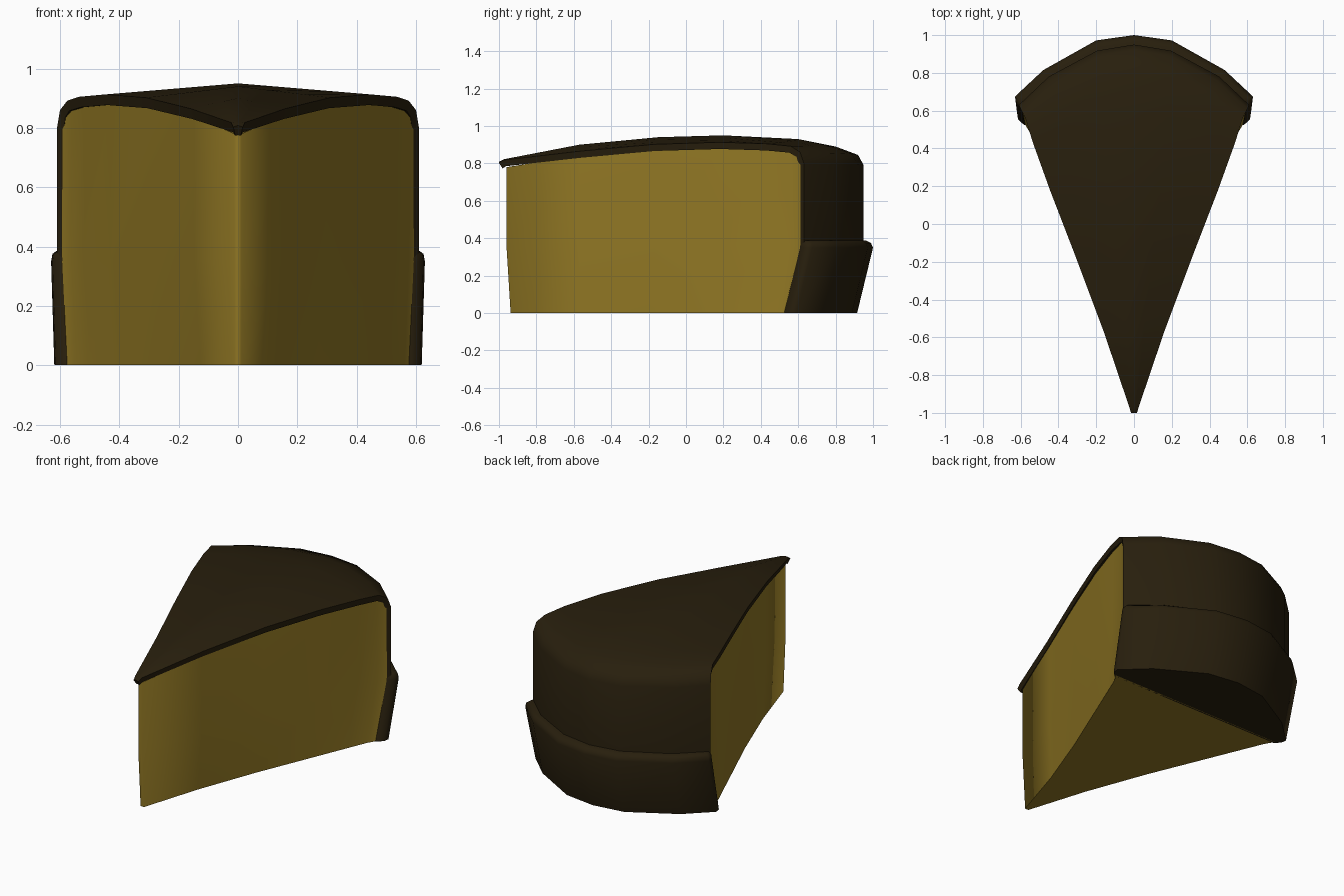
import bpy

if "Cube" in bpy.data.objects:
    bpy.data.objects.remove(bpy.data.objects["Cube"])


def material(name, rgb):
    m = bpy.data.materials.new(name)
    m.diffuse_color = (*rgb, 1)
    m.use_nodes = True
    m.node_tree.nodes["Principled BSDF"].inputs["Base Color"].default_value = m.diffuse_color
    return m


def make_object(name, verts, faces, mat):
    me = bpy.data.meshes.new(name)
    me.from_pydata(verts, [], faces)
    me.update()
    ob = bpy.data.objects.new(name, me)
    bpy.context.collection.objects.link(ob)
    me.materials.append(mat)
    return ob


def smooth(ob, angle):
    bpy.ops.object.select_all(action='DESELECT')
    ob.select_set(True)
    bpy.context.view_layer.objects.active = ob
    bpy.ops.object.shade_smooth_by_angle(angle=angle)


def loft(name, rings, mat):
    """Closed solid through mirrored rings (right side first), bottom to top."""
    n, k = len(rings[0]), len(rings)
    verts = [p for r in rings for p in r]
    faces = [tuple(reversed(range(n)))]
    for r in range(k - 1):
        for i in range(n):
            j = (i + 1) % n
            faces.append((r * n + i, r * n + j, (r + 1) * n + j, (r + 1) * n + i))
    # top closed with strips running across
    base = (k - 1) * n
    for i in range(n // 2 - 1):
        a, b, c, d = i, i + 1, n - 2 - i, n - 1 - i
        faces.append(tuple(base + q for q in ((a, b, c, d) if b != c else (a, b, d))))
    if n % 2:
        m = n // 2
        faces.append((base + m - 1, base + m, base + m + 1))
    return make_object(name, verts, faces, mat)


icing_mat = material("dark_icing", (0.021, 0.0135, 0.004))
sponge_mat = material("yellow_sponge", (0.29, 0.19, 0.018))

# Icing: one sheet over the top and down the back, thickened inwards
# rows: half width, side y, centre y, side z, centre z
rows = [
    (0.016, -1.00, -1.00, 0.803, 0.808),
    (0.023, -0.975, -0.975, 0.818, 0.822),
    (0.16, -0.57, -0.57, 0.865, 0.90),
    (0.31, -0.17, -0.15, 0.902, 0.94),
    (0.445, 0.18, 0.20, 0.913, 0.95),
    (0.535, 0.43, 0.60, 0.905, 0.93),
    (0.575, 0.56, 0.80, 0.892, 0.89),
    (0.60, 0.61, 0.92, 0.86, 0.845),
    (0.61, 0.63, 0.95, 0.80, 0.79),
    (0.61, 0.63, 0.95, 0.34, 0.34),
]
half = [(0.0, 1.0), (0.32, 0.90), (0.74, 0.47), (1.0, 0.0)]
across = [(-t, a) for t, a in reversed(half[1:])] + half
verts, faces = [], []
for w, ys, yc, zs, zc in rows:
    for t, a in across:
        verts.append((t * w, ys + (yc - ys) * a, zc + (zs - zc) * abs(t)))
n = len(across)
for i in range(len(rows) - 1):
    for j in range(n - 1):
        a = i * n + j
        faces.append((a, a + 1, a + n + 1, a + n))
icing = make_object("icing", verts, faces, icing_mat)
sol = icing.modifiers.new("thickness", 'SOLIDIFY')
sol.thickness = 0.036
sol.offset = -1
bpy.context.view_layer.objects.active = icing
bpy.ops.object.modifier_apply(modifier=sol.name)
smooth(icing, 1.0)

# Sponge wedge under the icing, its foot pinched in slightly
side = [(0.012, -0.96, 0.78), (0.148, -0.57, 0.84), (0.297, -0.17, 0.875),
        (0.43, 0.18, 0.888), (0.518, 0.43, 0.882), (0.562, 0.56, 0.866),
        (0.588, 0.605, 0.84), (0.597, 0.618, 0.80)]


def mirrored(points):
    return points + [(-p[0], *p[1:]) for p in reversed(points)]


def pinch(y):
    return 0.025 * max(0, 1 - ((y + 0.2) / 0.76) ** 2)


foot = mirrored([(x * 0.98 - pinch(y), y * 0.935 - 0.04, 0) for x, y, z in side])
middle = mirrored([(x, y, 0.36) for x, y, z in side])
cap = mirrored(side)
sponge = loft("sponge", [foot, middle, cap], sponge_mat)
smooth(sponge, 1.35)

# Flared crust around the lower back
arc = [(0.593, 0.61), (0.625, 0.64), (0.63, 0.675), (0.48, 0.815), (0.20, 0.972), (0.0, 1.0)]
arc = arc + [(-x, y) for x, y in reversed(arc[:-1])]
rings = []
for z, sx, dy, inset in [(0, 0.983, -0.085, 0), (0.35, 1, 0, 0),
                         (0.375, 0.993, 0, 0.03), (0.388, 0.965, 0, 0.10)]:
    rings.append([(x * sx, y + dy - inset * (y - 0.61), z) for x, y in arc])
crust = loft("crust", rings, icing_mat)
smooth(crust, 1.0)
